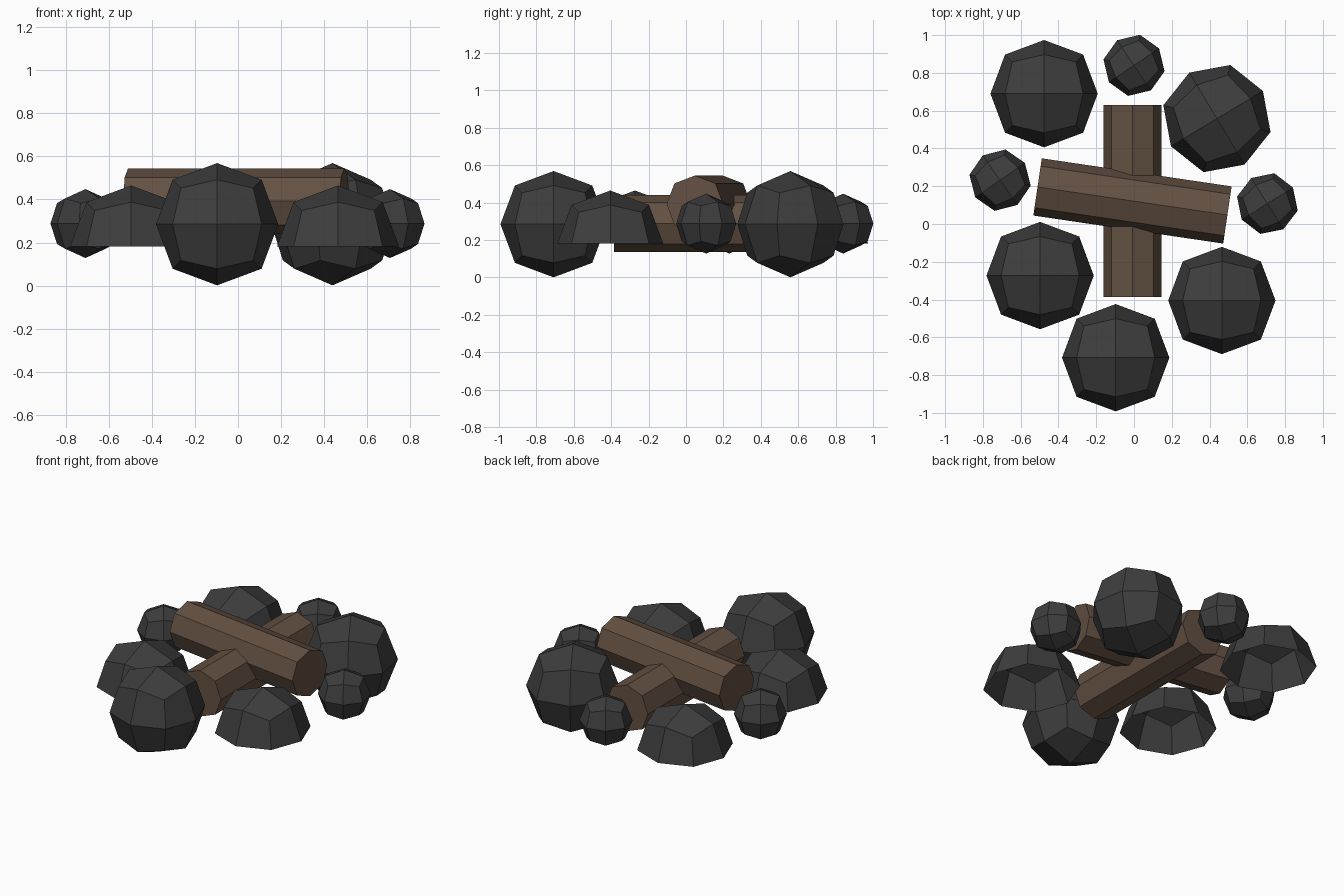
import bpy, bmesh, math
from mathutils import Matrix

if "Cube" in bpy.data.objects:
    bpy.data.objects.remove(bpy.data.objects["Cube"])


def material(name, rgb):
    m = bpy.data.materials.new(name)
    m.diffuse_color = (*rgb, 1)
    m.use_nodes = True
    m.node_tree.nodes["Principled BSDF"].inputs["Base Color"].default_value = m.diffuse_color
    return m


stone = material("dark stone", (0.046, 0.046, 0.046))
wood = material("brown wood", (0.125, 0.081, 0.055))


def finish(name, bm, mat, loc, turn):
    me = bpy.data.meshes.new(name)
    bm.to_mesh(me)
    bm.free()
    me.materials.append(mat)
    ob = bpy.data.objects.new(name, me)
    ob.location = loc
    ob.rotation_euler.z = math.radians(turn)
    bpy.context.collection.objects.link(ob)


# Stone: cube split once per edge and rounded; a dome keeps only the open upper half
def rock(name, loc, r, turn=0, dome=False):
    bm = bmesh.new()
    bmesh.ops.create_cube(bm, size=2)
    bmesh.ops.subdivide_edges(bm, edges=bm.edges[:], cuts=1, use_grid_fill=True)
    rounding = {1: 1.0, 2: 0.728, 3: 0.592}  # face centre, edge middle, corner
    for v in bm.verts:
        v.co *= r * rounding[sum(abs(c) > 0.5 for c in v.co)]
    if dome:
        low = [v for v in bm.verts if v.co.z < -0.01]
        bmesh.ops.delete(bm, geom=low, context='VERTS')
    finish(name, bm, stone, loc, turn)


# Log: capped eight-sided bar lying along x, with a corner pointing up
def log(name, loc, turn):
    bm = bmesh.new()
    bmesh.ops.create_cone(bm, cap_ends=True, segments=8, radius1=0.153,
                          radius2=0.153, depth=1.016,
                          matrix=Matrix.Rotation(math.pi / 2, 4, 'Y'))
    for v in bm.verts:  # slightly fuller diagonals
        if abs(v.co.y) > 0.01 and abs(v.co.z) > 0.01:
            v.co.y *= 1.025
            v.co.z *= 1.025
    finish(name, bm, wood, loc, turn)


# Whole large stones
rock("front_stone", (-0.097, -0.708, 0.285), 0.284)
rock("back_right_stone", (0.439, 0.558, 0.285), 0.284, 31)

# Half-buried large stones
for name, x, y in (("back_left", -0.476, 0.69), ("front_left", -0.497, -0.273),
                   ("front_right", 0.465, -0.405)):
    rock(name + "_half_stone", (x, y, 0.181), 0.284, dome=True)

# Small stones
for name, x, y, turn in (("back", 0.0, 0.84, 34), ("right", 0.706, 0.108, 32),
                         ("left", -0.709, 0.232, 35)):
    rock(name + "_small_stone", (x, y, 0.288), 0.16, turn)

# Crossed logs
log("lower_log", (-0.008, 0.122, 0.289), 90)
log("upper_log", (-0.008, 0.122, 0.392), -8.4)
